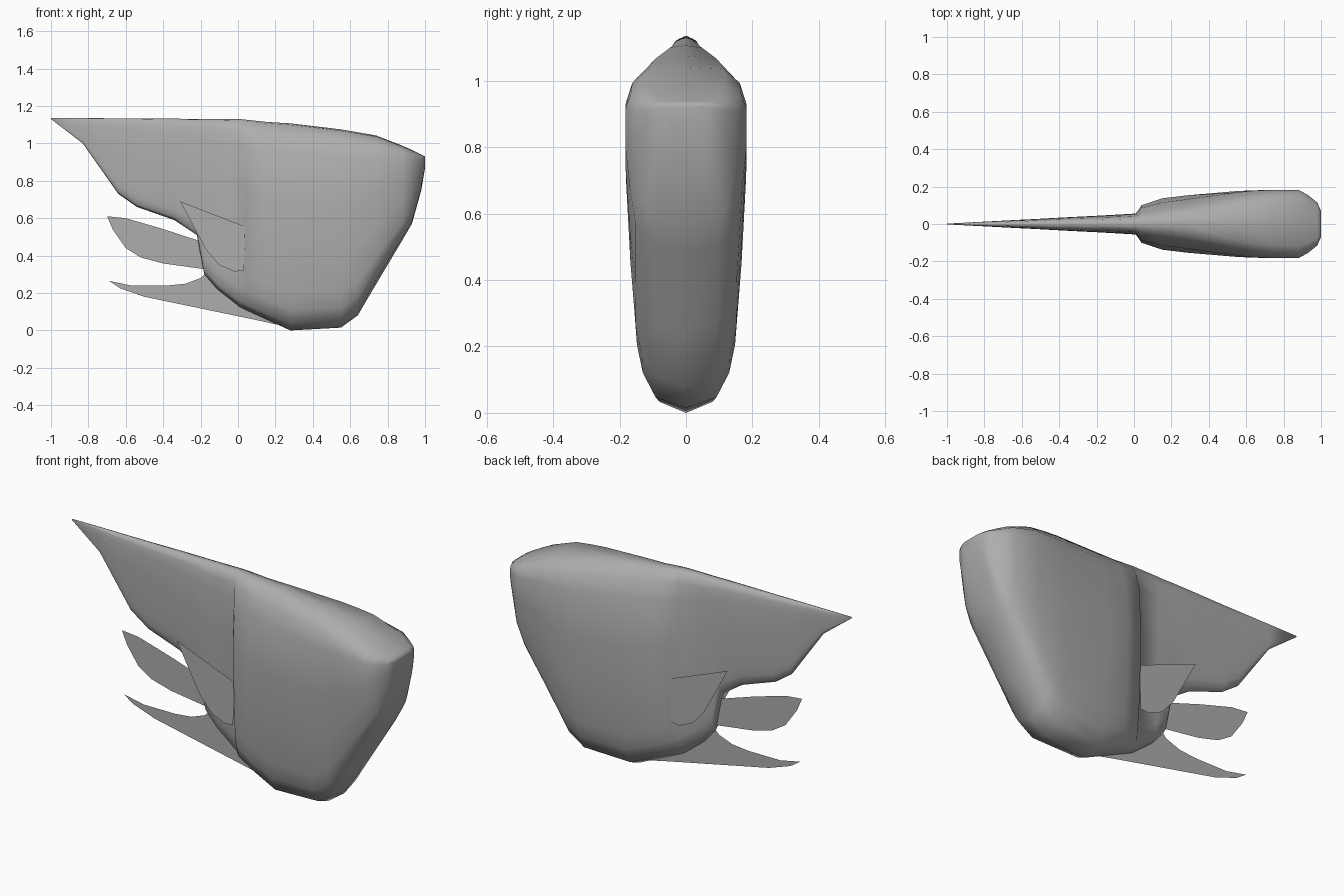
import bpy

# Dark grey used for every part
GREY = bpy.data.materials.new("dark_grey")
GREY.diffuse_color = (0.42, 0.42, 0.42, 1)


def make_object(name, verts, faces, smooth=False):
    mesh = bpy.data.meshes.new(name)
    mesh.from_pydata(verts, [], faces)
    mesh.materials.append(GREY)
    mesh.update()
    obj = bpy.data.objects.new(name, mesh)
    bpy.context.collection.objects.link(obj)
    if smooth:
        mesh.shade_smooth()
    return obj


# Body stations: x, top z, bottom z, half width, flatness of the top
STATIONS = [
    (-1.0, 1.136, 1.130, 0.002, 0.5),
    (-0.83, 1.135, 1.00, 0.011, 0.5),
    (-0.64, 1.134, 0.73, 0.021, 0.5),
    (-0.54, 1.133, 0.66, 0.026, 0.5),
    (-0.34, 1.132, 0.59, 0.037, 0.5),
    (-0.22, 1.131, 0.51, 0.043, 0.5),
    (-0.18, 1.131, 0.30, 0.045, 0.5),
    (-0.11, 1.131, 0.22, 0.049, 0.5),
    (0.01, 1.130, 0.125, 0.056, 0.5),
    (0.04, 1.127, 0.11, 0.10, 0.32),
    (0.15, 1.115, 0.06, 0.137, 0.28),
    (0.28, 1.107, 0.0, 0.153, 0.32),
    (0.55, 1.075, 0.015, 0.176, 0.52),
    (0.64, 1.06, 0.08, 0.18, 0.58),
    (0.74, 1.042, 0.25, 0.182, 0.62),
    (0.88, 0.987, 0.485, 0.182, 0.65),
    (0.93, 0.965, 0.57, 0.155, 0.65),
    (0.98, 0.94, 0.75, 0.115, 0.7),
    (1.0, 0.93, 0.87, 0.07, 0.7),
]


def ring(x, top, bottom, w, flat):
    h = top - bottom
    half = [(flat, 0.007), (0.3 + 0.95 * flat, 0.06), (min(1, 0.7 + 0.5 * flat), 0.14),
            (1, 0.38), (0.93, 0.62), (0.84, 0.82), (0.74, 0.90), (0.52, 0.97)]
    right = [(x, -w * f, top - h * t) for f, t in half]
    left = [(x, w * f, top - h * t) for f, t in reversed(half)]
    return [(x, 0, top)] + right + [(x, 0, bottom)] + left


# Lofted body
rings = [ring(*s) for s in STATIONS]
n = len(rings[0])
faces = []
for i in range(len(rings) - 1):
    for j in range(n):
        k = (j + 1) % n
        faces.append((i * n + j, i * n + k, (i + 1) * n + k, (i + 1) * n + j))
faces.append(tuple(reversed(range(n))))
faces.append(tuple((len(rings) - 1) * n + j for j in range(n)))
make_object("body", [v for r in rings for v in r], faces, smooth=True)


def fin(name, outline, y=0.0):
    make_object(name, [(x, y, z) for x, z in outline], [tuple(range(len(outline)))])


# Side fins, mirrored
SIDE = [(-0.31, 0.69), (-0.17, 0.43), (-0.10, 0.35), (-0.02, 0.315),
        (0.03, 0.32), (0.032, 0.40), (0.052, 0.55)]
for label, y in (("front", -0.085), ("back", 0.085)):
    fin(f"side_fin_{label}", SIDE, y)

# Tail fin on the centre plane
fin("tail_fin", [(-0.70, 0.61), (-0.67, 0.54), (-0.60, 0.44), (-0.52, 0.39),
                 (-0.40, 0.358), (-0.16, 0.325), (-0.14, 0.46), (-0.22, 0.483),
                 (-0.41, 0.545), (-0.60, 0.60)])

# Lower fin on the centre plane
fin("lower_fin", [(-0.69, 0.265), (-0.63, 0.225), (-0.50, 0.18), (0.10, 0.055),
                  (0.26, 0.02), (0.04, 0.14), (-0.17, 0.31), (-0.20, 0.28),
                  (-0.28, 0.25), (-0.38, 0.24), (-0.57, 0.24)])
